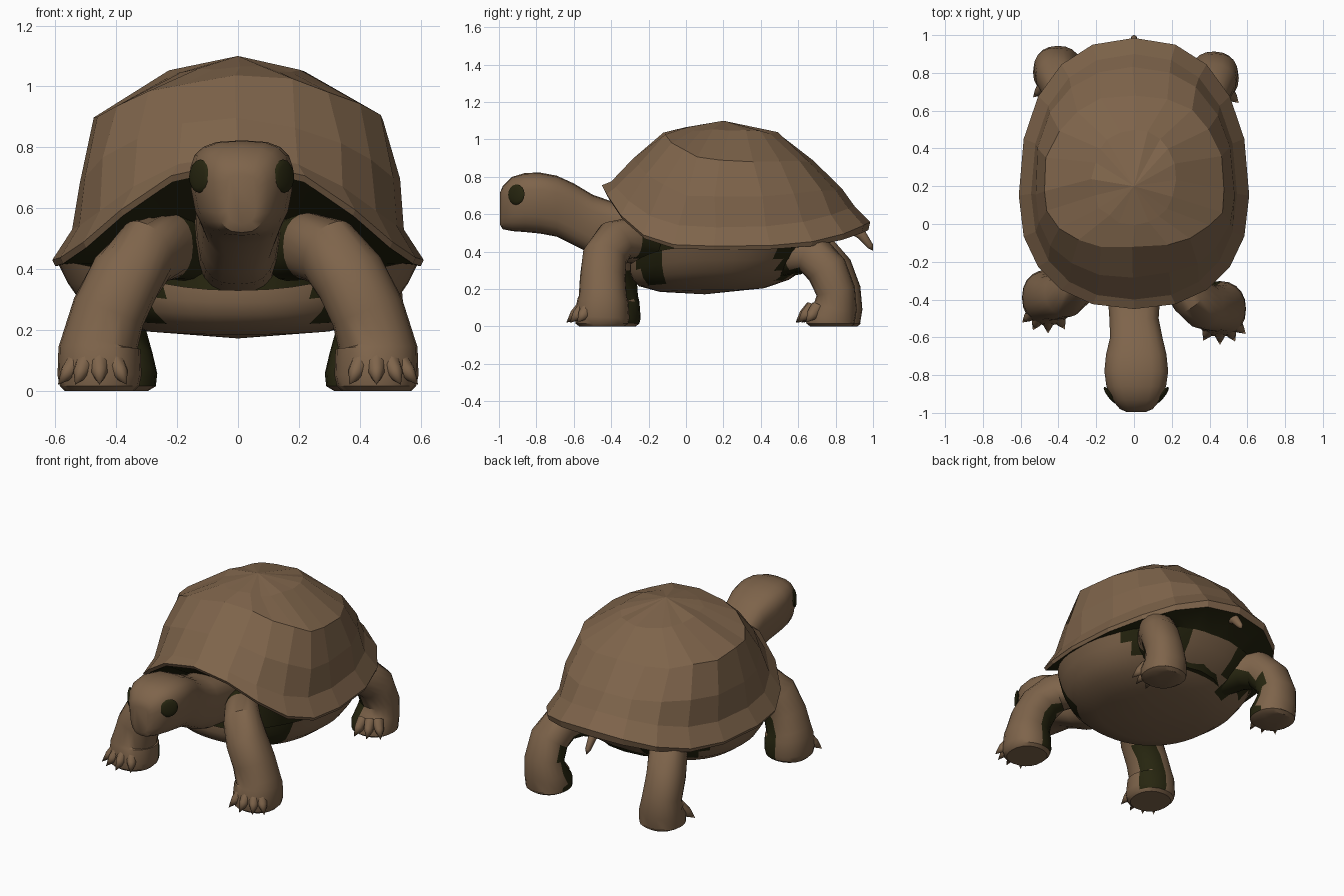
import bpy, bmesh, math, random
from mathutils import Vector
from mathutils.bvhtree import BVHTree

random.seed(4)
if "Cube" in bpy.data.objects:
    bpy.data.objects.remove(bpy.data.objects["Cube"])


def material(name, rgb):
    m = bpy.data.materials.new(name)
    m.use_nodes = True
    m.diffuse_color = (*rgb, 1)
    m.node_tree.nodes["Principled BSDF"].inputs["Base Color"].default_value = (*rgb, 1)
    return m


BROWN = material("earth brown", (0.21, 0.128, 0.07))
DARK = material("dark olive", (0.02, 0.019, 0.005))


def power(v, n):
    return math.copysign(abs(v) ** (2 / n), v)


def finish(name, bm, mats, angle=None, dark_rule=None):
    bmesh.ops.recalc_face_normals(bm, faces=bm.faces)
    bm.normal_update()
    if dark_rule:
        for f in bm.faces:
            f.material_index = int(dark_rule(f))
    me = bpy.data.meshes.new(name)
    bm.to_mesh(me)
    bm.free()
    for m in mats:
        me.materials.append(m)
    ob = bpy.data.objects.new(name, me)
    bpy.context.collection.objects.link(ob)
    if angle:
        bpy.ops.object.select_all(action='DESELECT')
        bpy.context.view_layer.objects.active = ob
        ob.select_set(True)
        bpy.ops.object.shade_smooth_by_angle(angle=math.radians(angle))


def skin(bm, rings, cap_start=None, cap_end=None):
    """Bridge rings of points; caps are a flat face ('flat') or a fan to a point."""
    loops = [[bm.verts.new(p) for p in r] for r in rings]
    n = len(loops[0])
    for a, b in zip(loops, loops[1:]):
        for i in range(n):
            bm.faces.new((a[i], a[(i + 1) % n], b[(i + 1) % n], b[i]))
    for loop, cap in ((loops[0], cap_start), (loops[-1], cap_end)):
        if cap == 'flat':
            bm.faces.new(loop)
        elif cap:
            tip = bm.verts.new(cap)
            for i in range(n):
                bm.faces.new((loop[i], loop[(i + 1) % n], tip))


def oval(count, half_x, front, mid, back, z_front, z_side, z_back, p=2, n=2.2, jitter=0):
    """Closed egg seen from above, widest at mid; height varies from side to ends."""
    pts = []
    for i in range(count):
        t = math.tau * i / count
        c, s = math.cos(t), math.sin(t)
        y_end, z_end = (front, z_front) if s < 0 else (back, z_back)
        z = z_side + (z_end - z_side) * abs(s) ** p
        y = mid + (y_end - mid) * abs(power(s, n))
        wob = Vector([random.uniform(-jitter, jitter) for _ in range(3)])
        pts.append(Vector((half_x * power(c, n), y, z)) + wob)
    return pts


def tube(bm, path, sides, axis=None, taper=0, n=2, cap_end='flat'):
    """Loft ovals (x, y, z, half width, half depth) along a path."""
    pts = [Vector(q[:3]) for q in path]
    rings = []
    for i, q in enumerate(path):
        t = Vector(axis) if axis else pts[min(i + 1, len(pts) - 1)] - pts[max(i - 1, 0)]
        t.normalize()
        side = (Vector((1, 0, 0)) - t * t.x).normalized()
        up = side.cross(t)
        ring = []
        for k in range(sides):
            a = math.tau * k / sides
            c, s = power(math.cos(a), n), power(math.sin(a), n)
            ring.append(pts[i] + side * c * q[3] * (1 + taper * s) + up * s * q[4])
        rings.append(ring)
    skin(bm, rings, 'flat', cap_end)


# Domed carapace: lower lip, rim, rim crease, plate edge, crown
N = 20
rim = oval(N, 0.61, -0.45, 0.15, 0.985, 0.755, 0.43, 0.56, 3.2, 2.3)
lip = oval(N, 0.60, -0.44, 0.15, 0.975, 0.735, 0.41, 0.515, 3.2, 2.3)
bm = bmesh.new()
skin(bm, [
    lip, rim,
    oval(N, 0.545, -0.40, 0.16, 0.90, 0.775, 0.53, 0.645, 2.6, 2.3),
    oval(N, 0.525, -0.28, 0.16, 0.83, 0.89, 0.69, 0.74, 2, 2.3, 0.01),
    oval(N, 0.48, -0.13, 0.18, 0.68, 1.03, 0.89, 0.88, 2, 2.3, 0.01),
    oval(N, 0.22, 0.0, 0.23, 0.50, 1.06, 1.045, 1.03, 2, 2.2, 0.008),
], cap_end=(0, 0.2, 1.10))
finish("carapace", bm, [BROWN])

# Dark lining under the carapace
bm = bmesh.new()
skin(bm, [
    [v + Vector((0, 0, 0.002)) for v in lip],
    oval(N, 0.42, -0.18, 0.2, 0.74, 0.54, 0.40, 0.44),
    oval(N, 0.34, -0.20, 0.2, 0.62, 0.26, 0.25, 0.28),
], cap_end='flat')
finish("shell_lining", bm, [DARK], 40)


# Rounded belly plate with dark leg sockets at its four corners
def socket(f):
    c = f.calc_center_median()
    front = c.y < -0.12 and abs(c.x) > 0.27
    hind = c.y > 0.50 and abs(c.x) > 0.17
    return c.z > 0.23 and (front or hind)


bm = bmesh.new()
skin(bm, [
    oval(48, 0.595, -0.30, 0.17, 0.78, 0.33, 0.425, 0.46, 3.5),
    oval(48, 0.56, -0.30, 0.17, 0.72, 0.29, 0.355, 0.38, 2.5),
    oval(48, 0.515, -0.285, 0.17, 0.64, 0.25, 0.29, 0.31, 2),
    oval(48, 0.44, -0.25, 0.15, 0.55, 0.215, 0.235, 0.25, 2),
    oval(48, 0.30, -0.14, 0.14, 0.42, 0.185, 0.195, 0.205, 2),
], cap_end=(0, 0.1, 0.172))
finish("belly_plate", bm, [BROWN, DARK], 35, socket)

# Head and neck in one loft
HX = 0.012
head_path = [
    (HX, -0.995, 0.63, 0.05, 0.085), (HX, -0.98, 0.635, 0.085, 0.115),
    (HX, -0.93, 0.655, 0.127, 0.145), (HX, -0.86, 0.663, 0.155, 0.158),
    (HX, -0.78, 0.66, 0.166, 0.163), (HX, -0.69, 0.643, 0.157, 0.163),
    (HX, -0.60, 0.60, 0.136, 0.165), (0, -0.50, 0.545, 0.128, 0.16),
    (0, -0.40, 0.51, 0.135, 0.16), (0, -0.15, 0.48, 0.14, 0.16)]
bm = bmesh.new()
tube(bm, head_path, 20, axis=(0, 1, 0), taper=0.12, n=2.9)
head_tree = BVHTree.FromBMesh(bm)
finish("head_and_neck", bm, [BROWN], 35)

# Eyes: shallow dark discs laid on the slanting sides of the snout
for sx, label in ((1, "left"), (-1, "right")):
    spot = head_tree.find_nearest(Vector((HX + sx * 0.145, -0.91, 0.705)))[0]
    normal = Vector((sx * 0.8, -0.6, 0.05)).normalized()
    bm = bmesh.new()
    bmesh.ops.create_uvsphere(bm, u_segments=16, v_segments=8, radius=0.055)
    for v in bm.verts:
        v.co.z *= 0.25
    bmesh.ops.rotate(bm, verts=bm.verts, cent=(0, 0, 0),
                     matrix=normal.to_track_quat('Z', 'Y').to_matrix())
    bmesh.ops.translate(bm, verts=bm.verts, vec=spot)
    finish("eye_" + label, bm, [DARK], 40)

# Legs: path of left leg, mirrored with a small stride offset
front_leg = [
    (0.16, -0.17, 0.46, 0.09, 0.10), (0.23, -0.28, 0.475, 0.10, 0.11),
    (0.30, -0.37, 0.455, 0.11, 0.115), (0.37, -0.425, 0.37, 0.12, 0.12),
    (0.425, -0.435, 0.26, 0.122, 0.122), (0.452, -0.435, 0.165, 0.125, 0.128),
    (0.455, -0.435, 0.14, 0.135, 0.136), (0.455, -0.44, 0.05, 0.138, 0.148),
    (0.455, -0.44, 0.015, 0.13, 0.14), (0.455, -0.44, 0, 0.115, 0.12)]
hind_leg = [
    (0.26, 0.48, 0.37, 0.10, 0.11), (0.33, 0.59, 0.395, 0.105, 0.11),
    (0.39, 0.69, 0.385, 0.11, 0.115), (0.43, 0.765, 0.30, 0.112, 0.11),
    (0.435, 0.81, 0.19, 0.115, 0.105), (0.425, 0.81, 0.11, 0.125, 0.115),
    (0.42, 0.785, 0.05, 0.135, 0.13), (0.42, 0.785, 0.015, 0.13, 0.13),
    (0.42, 0.785, 0, 0.105, 0.11)]


def leg(kind, path, sx, label, dx, dy, inward, limit, root_size, claw_angles):
    path = [(sx * x + dx, y + dy, z, a, b) for x, y, z, a, b in path]
    bm = bmesh.new()
    tube(bm, path, 20, n=2.2)
    inner = Vector((-sx * inward[0], inward[1], 0)).normalized()
    root = Vector(path[0][:3])
    finish(kind + "_leg_" + label, bm, [BROWN, DARK], 35,
           lambda f: f.normal.dot(inner) > limit
           or (f.calc_center_median() - root).length < root_size)
    # Pointed claws fanned round the front of the foot
    foot = Vector((path[-3][0], path[-3][1], 0.10))
    bm = bmesh.new()
    for deg in claw_angles:
        t = math.radians(deg)
        out = Vector((sx * math.sin(t), -math.cos(t), 0))
        base = foot + out * 0.10
        tip = base + out * 0.09 + Vector((0, 0, -0.08))
        tube(bm, [(*base, 0.036, 0.04), (*base.lerp(tip, 0.5), 0.026, 0.03)],
             8, cap_end=tip)
    finish(kind + "_claws_" + label, bm, [BROWN], 50)


for sx, label, dx, dy in ((1, "left", 0, 0), (-1, "right", 0.02, 0.06)):
    leg("front", front_leg, sx, label, 0, dy - 0.01, (0.6, 0.8), 0.78, 0.16,
        (-28, 0, 25, 46))
    leg("hind", hind_leg, sx, label, dx, dy * 0.5 - 0.01, (0.8, -0.6), 0.7, 0.2,
        (-5, 20, 45))

# Short pointed tail
bm = bmesh.new()
tube(bm, [(0, 0.86, 0.55, 0.03, 0.04), (0, 0.94, 0.49, 0.024, 0.028),
          (0, 0.985, 0.43, 0.016, 0.018)], 10, cap_end=Vector((0, 1.0, 0.405)))
finish("tail", bm, [BROWN], 40)
